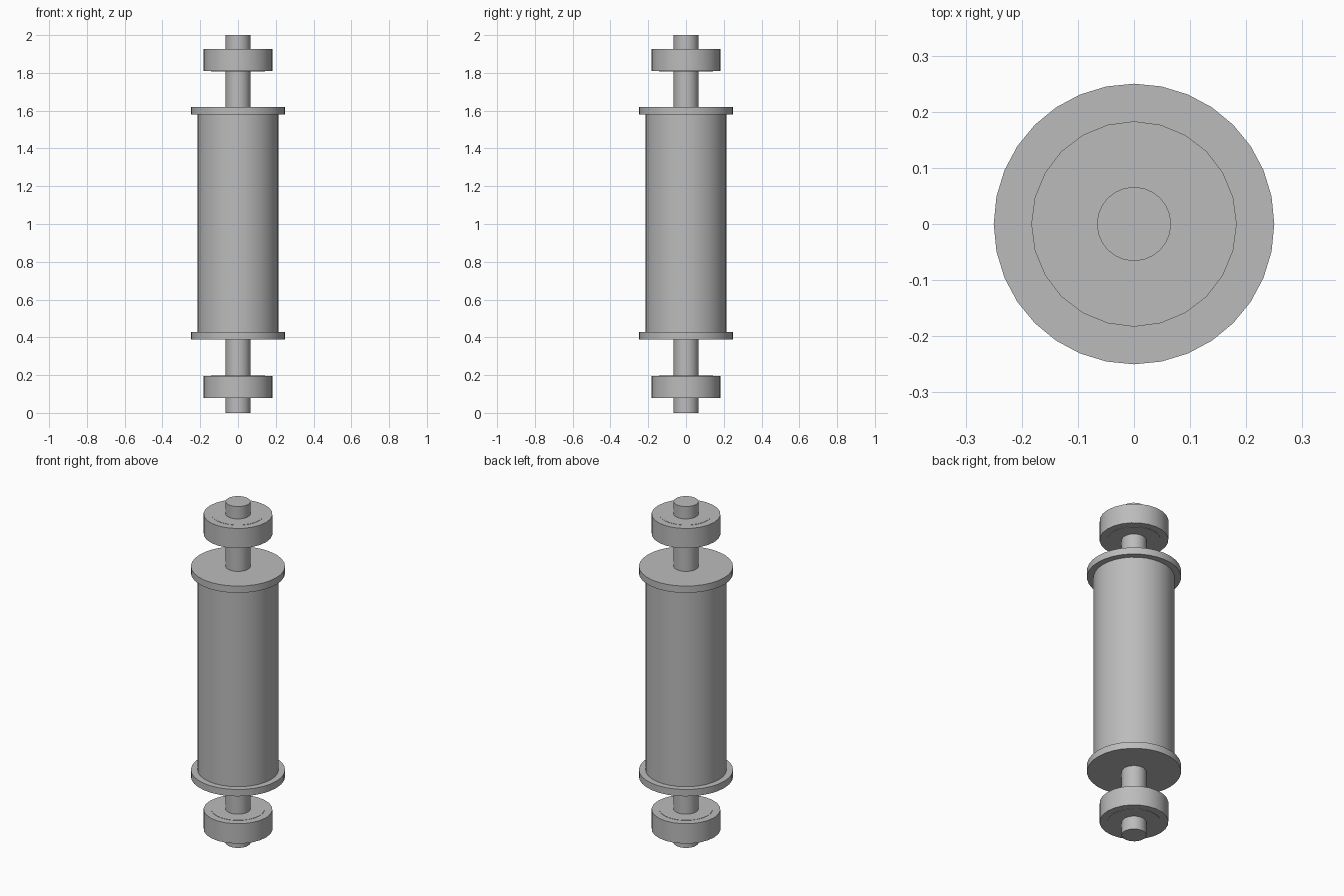
import bpy
import math

cube = bpy.data.objects.get("Cube")
if cube:
    bpy.data.objects.remove(cube, do_unlink=True)

steel = bpy.data.materials.new("steel_grey")
steel.use_nodes = True
steel.diffuse_color = (0.5, 0.5, 0.5, 1)
steel.node_tree.nodes["Principled BSDF"].inputs["Base Color"].default_value = (0.5, 0.5, 0.5, 1)


def disc(name, radius, bottom, top, sides):
    """Upright cylinder between two heights."""
    bpy.ops.mesh.primitive_cylinder_add(
        vertices=sides, radius=radius, depth=top - bottom,
        location=(0, 0, (bottom + top) / 2))
    obj = bpy.context.object
    obj.name = name
    obj.data.materials.append(steel)
    bpy.ops.object.shade_smooth_by_angle(angle=math.radians(30))
    return obj


# Central shaft and roller drum
disc("shaft", 0.066, 0, 2, 24)
disc("drum", 0.215, 0.41, 1.6, 32)

# Matching flange and bearing at each end
for end, flange_z, bearing_z in (("lower", 0.408, 0.138), ("upper", 1.6, 1.868)):
    disc(end + "_flange", 0.25, flange_z - 0.02, flange_z + 0.02, 32)
    disc(end + "_bearing", 0.183, bearing_z - 0.058, bearing_z + 0.058, 24)
    # Slightly proud inner face of the bearing
    disc(end + "_bearing_face", 0.142, bearing_z - 0.0595, bearing_z + 0.0595, 24)
